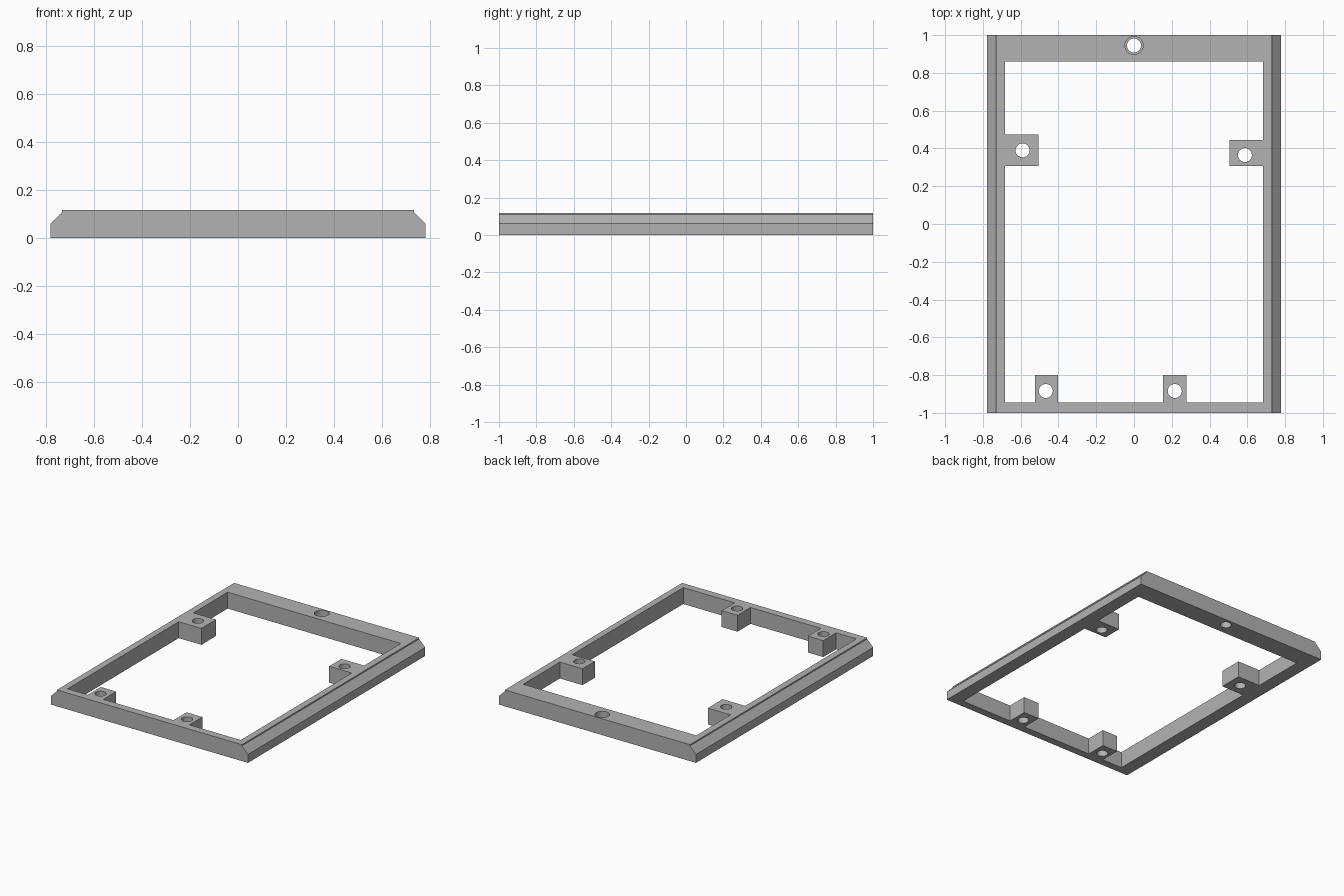
import bpy, bmesh
from mathutils import Vector

cube = bpy.data.objects.get("Cube")
if cube:
    bpy.data.objects.remove(cube, do_unlink=True)

H = 0.117            # frame height
BACK, FRONT, SIDE = 0.86, -0.946, 0.684   # edges of the opening

grey = bpy.data.materials.new("plain_grey")
grey.use_nodes = True
colour = (0.45, 0.45, 0.45, 1)
grey.diffuse_color = colour
grey.node_tree.nodes["Principled BSDF"].inputs["Base Color"].default_value = colour


def prism(name, points, direction):
    """Extrude a closed outline along a direction."""
    bm = bmesh.new()
    face = bm.faces.new([bm.verts.new(p) for p in points])
    ext = bmesh.ops.extrude_face_region(bm, geom=[face])
    moved = [g for g in ext["geom"] if isinstance(g, bmesh.types.BMVert)]
    bmesh.ops.translate(bm, verts=moved, vec=Vector(direction))
    bmesh.ops.recalc_face_normals(bm, faces=bm.faces)
    mesh = bpy.data.meshes.new(name)
    bm.to_mesh(mesh)
    bm.free()
    mesh.materials.append(grey)
    obj = bpy.data.objects.new(name, mesh)
    bpy.context.collection.objects.link(obj)
    return obj


def drill(name, x, y, radius, bottom):
    bpy.ops.mesh.primitive_cylinder_add(vertices=48, radius=radius, depth=0.4,
                                        location=(x, y, bottom + 0.2))
    obj = bpy.context.object
    obj.name = name
    obj.data.materials.append(grey)
    return obj


def cut(target, cutter):
    mod = target.modifiers.new(cutter.name, "BOOLEAN")
    mod.operation = "DIFFERENCE"
    mod.solver = "EXACT"
    mod.object = cutter
    bpy.context.view_layer.objects.active = target
    bpy.ops.object.modifier_apply(modifier=mod.name)
    bpy.data.objects.remove(cutter, do_unlink=True)


# Slab with bevelled long sides and a small step above each bevel
half = [(0.779, 0), (0.779, 0.06), (0.731, 0.108), (0.731, H)]
section = half + [(-x, z) for x, z in reversed(half)]
frame = prism("mounting_frame", [(x, -1, z) for x, z in section], (0, 2, 0))

# Opening outline, notched around the four mounting tabs
outline = [(-SIDE, FRONT)]
for x0, x1 in ((-0.524, -0.402), (0.153, 0.278)):
    outline += [(x0, FRONT), (x0, -0.8), (x1, -0.8), (x1, FRONT)]
outline += [(SIDE, FRONT)]
for side, y0, y1 in ((1, 0.308, 0.446), (-1, 0.474, 0.308)):
    if side < 0:
        outline += [(SIDE, BACK), (-SIDE, BACK)]
    outline += [(side * SIDE, y0), (side * 0.505, y0),
                (side * 0.505, y1), (side * SIDE, y1)]
cut(frame, prism("opening", [(x, y, -0.1) for x, y in outline], (0, 0, 0.4)))

# Screw holes through the tabs
for x, y in ((-0.59, 0.39), (0.587, 0.365), (-0.467, -0.884), (0.216, -0.884)):
    cut(frame, drill("tab_hole", x, y, 0.037, -0.1))

# Stepped hole in the wide back rail
cut(frame, drill("rail_hole", 0, 0.945, 0.037, -0.1))
cut(frame, drill("rail_counterbore", 0, 0.945, 0.048, 0.05))

# Smooth hole walls, keep the flat edges crisp
bpy.ops.object.select_all(action="DESELECT")
frame.select_set(True)
bpy.context.view_layer.objects.active = frame
bpy.ops.object.shade_smooth_by_angle(angle=0.5)
